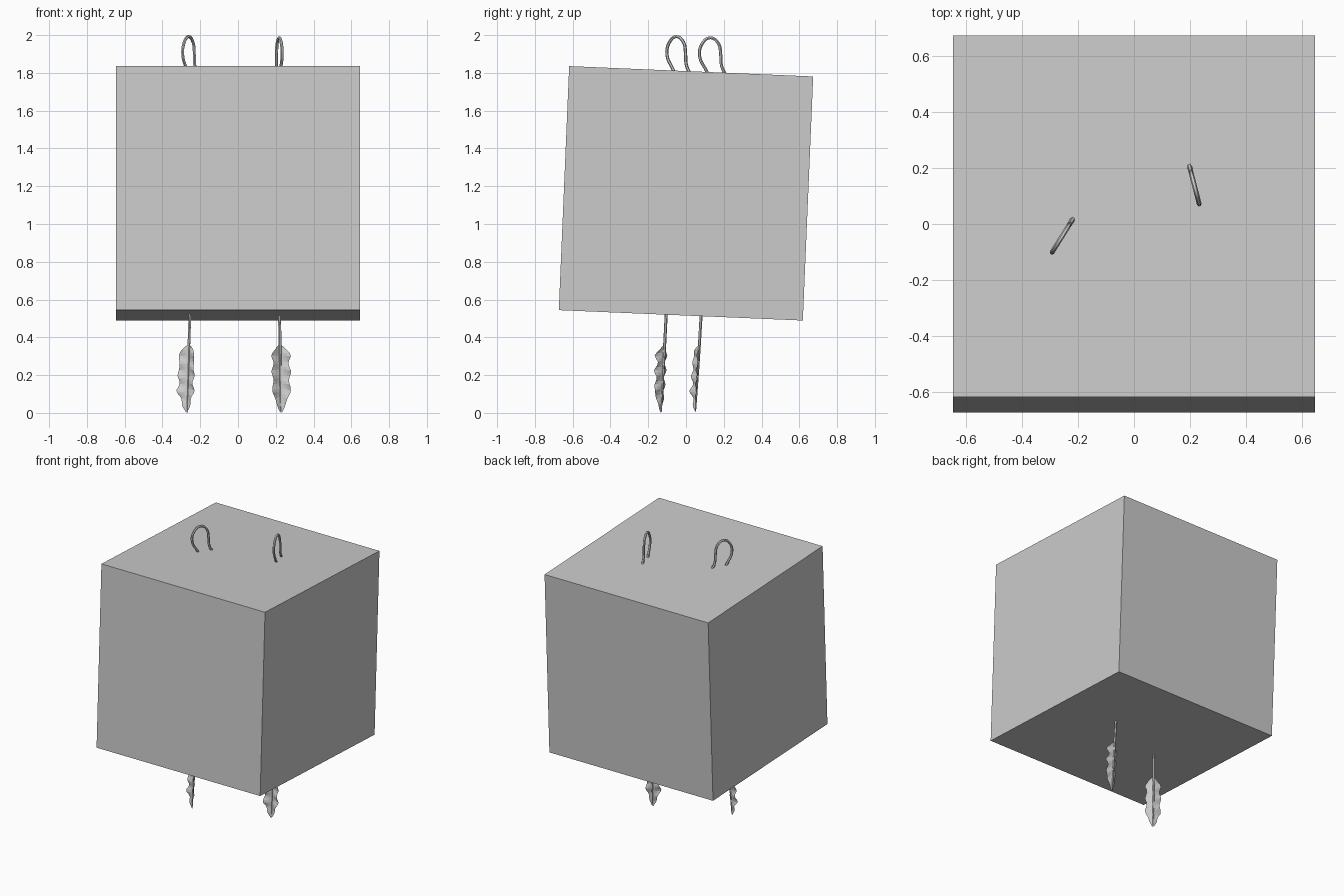
import bpy, math
from mathutils import Vector, Matrix

if "Cube" in bpy.data.objects:
    bpy.data.objects.remove(bpy.data.objects["Cube"])

# Display block, tipped slightly about x
bpy.ops.mesh.primitive_cube_add(size=1.293, location=(0, 0, 1.1625),
                                rotation=(math.radians(-2.43), 0, 0))
bpy.context.object.name = "block"


def tube(name, pts, radii, kind="POLY", res=3):
    """Round wire along a path, converted to a mesh."""
    cu = bpy.data.curves.new(name, "CURVE")
    cu.dimensions = "3D"
    cu.bevel_depth = 1.0
    cu.bevel_resolution = 1
    cu.use_fill_caps = True
    cu.resolution_u = res
    if kind == "POLY":
        sp = cu.splines.new("POLY")
        sp.points.add(len(pts) - 1)
        for p, co, r in zip(sp.points, pts, radii):
            p.co = (*co, 1)
            p.radius = r
    else:
        sp = cu.splines.new("BEZIER")
        sp.bezier_points.add(len(pts) - 1)
        for p, co, r in zip(sp.bezier_points, pts, radii):
            p.co = co
            p.radius = r
            p.handle_left_type = p.handle_right_type = "AUTO"
    ob = bpy.data.objects.new(name, cu)
    bpy.context.collection.objects.link(ob)
    bpy.ops.object.select_all(action="DESELECT")
    ob.select_set(True)
    bpy.context.view_layer.objects.active = ob
    bpy.ops.object.convert(target="MESH")
    bpy.ops.object.shade_smooth_by_angle(angle=math.radians(50))


def rib_y(z):
    """Lean of the quill, in earring space."""
    return 0.06 * (z - 0.5)


def half_width(t):
    """Blade outline from tip (0) to root (1), with a wavy edge."""
    w = 0.047 * min(1, (t / 0.3) ** 0.75) * min(1, ((1 - t) / 0.15) ** 0.5)
    return w * (1 + 0.11 * math.sin(t * 24))


def feather(name, frame):
    rows, cols = 24, 6
    verts, faces = [], []
    for i in range(rows + 1):
        t = i / rows
        z = 0.01 + 0.35 * t
        w = max(half_width(t), 0.003)
        for j in range(cols + 1):
            s = 2 * j / cols - 1
            a = abs(s)
            # halves fold forward and ripple towards the edge
            fold = 0.4 * w * a + 0.007 * a * math.sin(t * 30 + 1.5 * s) * (w / 0.047)
            verts.append(frame @ Vector((s * w, rib_y(z) - fold, z - 0.012 * a * (1 - t))))
    n = cols + 1
    for i in range(rows):
        for j in range(cols):
            k = i * n + j
            faces.append((k, k + 1, k + n + 1, k + n))
    lowest = min(v.z for v in verts)
    for v in verts:
        v.z -= min(lowest, 0)
    me = bpy.data.meshes.new(name)
    me.from_pydata(verts, [], faces)
    bpy.context.collection.objects.link(bpy.data.objects.new(name, me))


# Hook profile: (local y, z) from the hidden wire up, over and down again
HOOK = [(0.05, 1.77), (0.022, 1.82), (-0.012, 1.89), (0.0, 1.955), (0.045, 1.989),
        (0.09, 1.96), (0.103, 1.90), (0.108, 1.84), (0.132, 1.79), (0.15, 1.74)]

# side, turn about z, feather origin, hook origin, hook lift
for side, turn, f_org, h_org, lift in (
        ("left", -32, (-0.255, -0.105, 0), (-0.286, -0.09, 0), 0.003),
        ("right", 14.5, (0.22, 0.08, 0), (0.23, 0.084, 0), -0.003)):
    rot = Matrix.Rotation(math.radians(turn), 4, "Z")
    f_frame = Matrix.Translation(f_org) @ rot
    h_frame = Matrix.Translation(h_org) @ rot
    feather(side + "_feather", f_frame)
    # quill tapering to the tip
    zs = [0.01, 0.12, 0.24, 0.36, 0.56]
    tube(side + "_quill", [f_frame @ Vector((0, rib_y(z) - 0.001, z)) for z in zs],
         [0.003, 0.005, 0.007, 0.008, 0.008])
    # ear hook
    hook = [h_frame @ Vector((0, y, z + lift)) for y, z in HOOK]
    tube(side + "_hook", hook, [0.0085] * len(hook), "BEZIER", 4)
    # wire through the block
    tube(side + "_wire", [f_frame @ Vector((0, rib_y(0.56), 0.56)), hook[0]], [0.008, 0.008])
